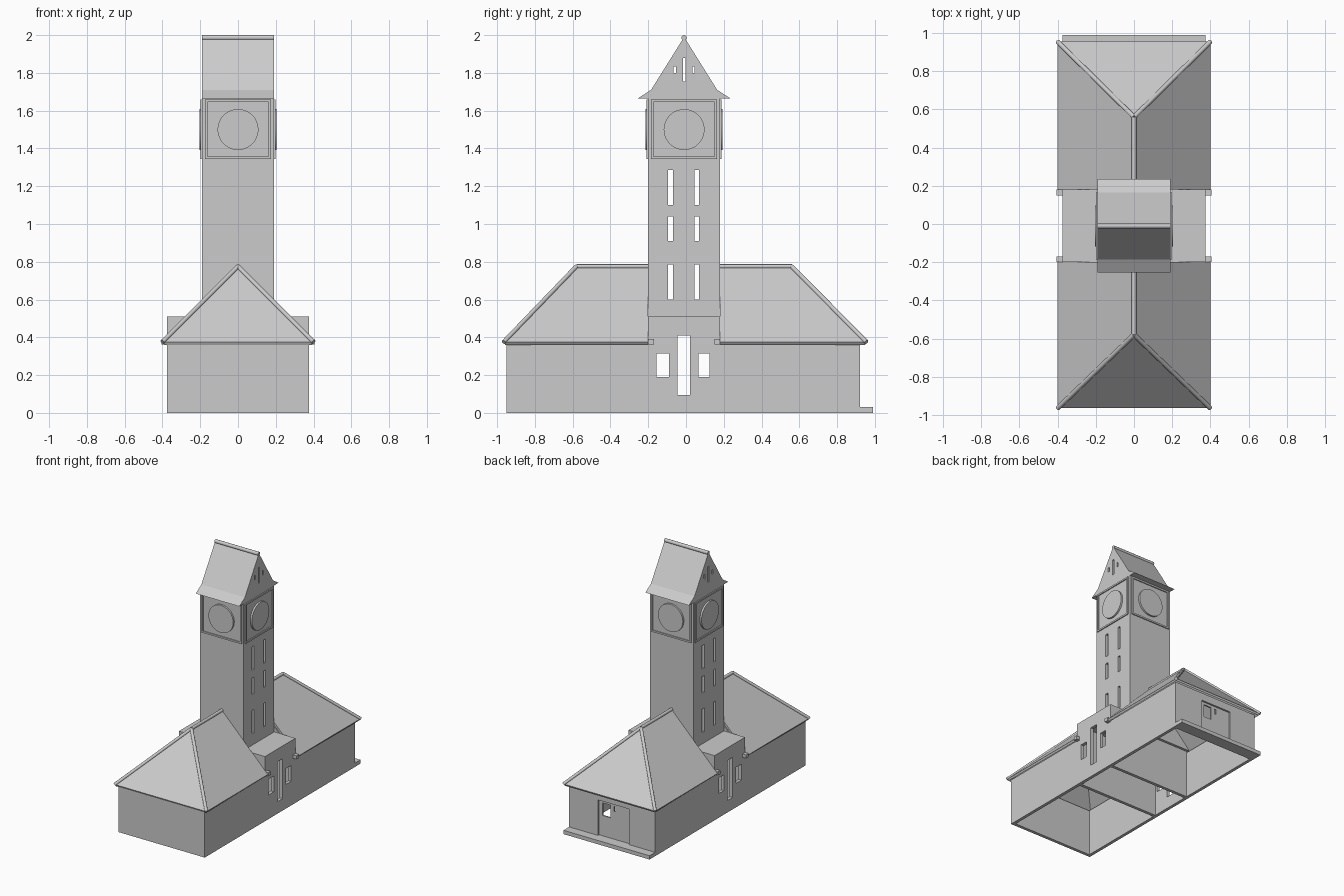
import bpy, bmesh
from math import radians
from mathutils import Vector, Matrix

if "Cube" in bpy.data.objects:
    bpy.data.objects.remove(bpy.data.objects["Cube"], do_unlink=True)

stone = bpy.data.materials.new("pale_grey")
stone.use_nodes = True
GREY = (0.6, 0.6, 0.6, 1)
stone.diffuse_color = GREY
stone.node_tree.nodes["Principled BSDF"].inputs["Base Color"].default_value = GREY

MID = -0.01      # tower centre along y
HALF = 0.19      # tower half width
WALL = 0.025


def finish(name, bm):
    bmesh.ops.recalc_face_normals(bm, faces=bm.faces)
    mesh = bpy.data.meshes.new(name)
    bm.to_mesh(mesh)
    bm.free()
    mesh.materials.append(stone)
    ob = bpy.data.objects.new(name, mesh)
    bpy.context.collection.objects.link(ob)
    return ob


def activate(ob):
    bpy.ops.object.select_all(action='DESELECT')
    ob.select_set(True)
    bpy.context.view_layer.objects.active = ob


def prism(name, points, axis, a, b):
    """Extrude a closed profile from a to b along x (yz profile) or y (xz profile)."""
    bm = bmesh.new()
    place = (lambda p: (a, *p)) if axis == 'x' else (lambda p: (p[0], a, p[1]))
    face = bm.faces.new([bm.verts.new(place(p)) for p in points])
    out = bmesh.ops.extrude_face_region(bm, geom=[face])
    shift = Vector((b - a, 0, 0)) if axis == 'x' else Vector((0, b - a, 0))
    for v in out["geom"]:
        if isinstance(v, bmesh.types.BMVert):
            v.co += shift
    return finish(name, bm)


def box(name, x0, x1, y0, y1, z0, z1):
    return prism(name, [(y0, z0), (y1, z0), (y1, z1), (y0, z1)], 'x', x0, x1)


def cut(ob, cutter):
    mod = ob.modifiers.new("opening", 'BOOLEAN')
    mod.operation = 'DIFFERENCE'
    mod.solver = 'EXACT'
    mod.object = cutter
    activate(ob)
    bpy.ops.object.modifier_apply(modifier=mod.name)
    bpy.data.objects.remove(cutter, do_unlink=True)


def rod(name, start, end, radius, sides=12):
    start, end = Vector(start), Vector(end)
    way = end - start
    bm = bmesh.new()
    turn = way.to_track_quat('Z', 'Y').to_matrix().to_4x4()
    bmesh.ops.create_cone(bm, cap_ends=True, segments=sides, radius1=radius, radius2=radius,
                          depth=way.length,
                          matrix=Matrix.Translation((start + end) / 2) @ turn)
    ob = finish(name, bm)
    activate(ob)
    bpy.ops.object.shade_smooth_by_angle(angle=radians(40))
    return ob


# Central block: hollow, open below, with a tall opening and two windows through both sides
block = box("central_block", -0.375, 0.375, -0.2, 0.18, 0, 0.51)
cut(block, box("cutter", -0.35, 0.35, -0.175, 0.155, -0.1, 0.485))
for y0, y1, z0, z1 in [(-0.045, 0.02, 0.095, 0.41), (-0.155, -0.09, 0.19, 0.315),
                       (0.065, 0.125, 0.19, 0.315)]:
    cut(block, box("cutter", -1, 1, y0, y1, z0, z1))

# Front and back wings: walls, hipped roof, roof rods
EAVE, RIDGE, OVER = 0.375, 0.775, 0.4
wings = {"front": (-0.95, -0.2, -0.965, -0.58, -1), "back": (0.92, 0.18, 0.955, 0.56, 1)}
for side, (outer, inner, eave, hip, s) in wings.items():
    walls = box(side + "_wing_walls", -0.375, 0.375, min(outer, inner), max(outer, inner), 0, 0.37)
    ends = sorted((outer - s * WALL, inner - s * 0.01))
    cut(walls, box("cutter", -0.35, 0.35, *ends, -0.1, 0.5))
    if side == "back":
        # Recessed doorway with a window and a narrow slot
        cut(walls, box("cutter", -0.145, 0.125, 0.906, 1, 0.03, 0.31))
        cut(walls, box("cutter", 0.025, 0.095, 0.8, 1, 0.19, 0.29))
        cut(walls, box("cutter", -0.02, -0.008, 0.8, 1, 0.25, 0.29))

    bm = bmesh.new()
    corner = {x: bm.verts.new((x * OVER, eave, EAVE)) for x in (-1, 1)}
    tail = {x: bm.verts.new((x * OVER, inner, EAVE)) for x in (-1, 1)}
    top, top_in = bm.verts.new((0, hip, RIDGE)), bm.verts.new((0, inner, RIDGE))
    bm.faces.new([corner[-1], corner[1], top])
    for x in (-1, 1):
        bm.faces.new([corner[x], tail[x], top_in, top])
    roof = finish(side + "_wing_roof", bm)
    # Make the slopes face upwards before thickening them downwards
    if any(p.normal.z < 0 for p in roof.data.polygons):
        roof.data.flip_normals()
    solid = roof.modifiers.new("thickness", 'SOLIDIFY')
    solid.thickness = 0.018
    solid.offset = -1

    prism(side + "_wing_inner_gable", [(-0.36, 0.38), (0.36, 0.38), (0, 0.745)], 'y',
          inner, inner + s * 0.02)
    rod(side + "_ridge_rod", (0, hip, RIDGE), (0, inner, RIDGE), 0.012)
    for x, hand in ((-1, "right"), (1, "left")):
        rod(f"{side}_{hand}_hip_rod", (x * OVER, eave, EAVE), (0, hip, RIDGE), 0.012)
        x0, x1 = sorted((x * 0.37, x * 0.405))
        y0, y1 = sorted((inner, inner - s * 0.03))
        box(f"{side}_{hand}_eave_end", x0, x1, y0, y1, 0.362, 0.39)

# Low step along the back
box("back_step", -0.375, 0.375, 0.915, 0.99, 0, 0.03)

# Clock tower with a flared gable top
half = [(HALF, 0.5), (HALF, 1.665), (0.245, 1.665), (0.175, 1.71)]
outline = [(MID + y, z) for y, z in half] + [(MID, 1.99)] + \
          [(MID - y, z) for y, z in reversed(half)]
tower = prism("tower", outline, 'x', -HALF, HALF)
hollow = [(HALF - WALL, 0.515), (HALF - WALL, 1.68)]
inside = [(MID + y, z) for y, z in hollow] + [(MID, 1.95)] + \
         [(MID - y, z) for y, z in reversed(hollow)]
cut(tower, prism("cutter", inside, 'x', WALL - HALF, HALF - WALL))

# Paired slot windows on three floors, and the small gable slots
for z0, z1 in [(0.6, 0.785), (0.91, 1.04), (1.1, 1.285)]:
    for y in (-0.083, 0.057):
        cut(tower, box("cutter", -1, 1, y - 0.013, y + 0.013, z0, z1))
for y, w, z0, z1 in [(MID, 0.007, 1.755, 1.88), (MID - 0.05, 0.006, 1.8, 1.835),
                     (MID + 0.05, 0.006, 1.8, 1.835)]:
    cut(tower, box("cutter", -1, 1, y - w, y + w, z0, z1))
rod("tower_ridge_rod", (-HALF, MID, 1.986), (HALF, MID, 1.986), 0.014)

# Clock disc and square trim on each of the four tower sides
for i, side in enumerate(("left", "back", "right", "front")):
    spin = Matrix.Translation((0, MID, 0)) @ Matrix.Rotation(radians(90 * i), 4, 'Z')
    parts = [rod(side + "_clock", (HALF - 0.01, 0, 1.5), (HALF + 0.014, 0, 1.5), 0.108, 48)]
    trim = box(side + "_clock_trim", HALF - 0.005, HALF + 0.008, -0.175, 0.175, 1.345, 1.66)
    cut(trim, box("cutter", 0, 1, -0.162, 0.162, 1.358, 1.647))
    for part in parts + [trim]:
        part.data.transform(spin)
